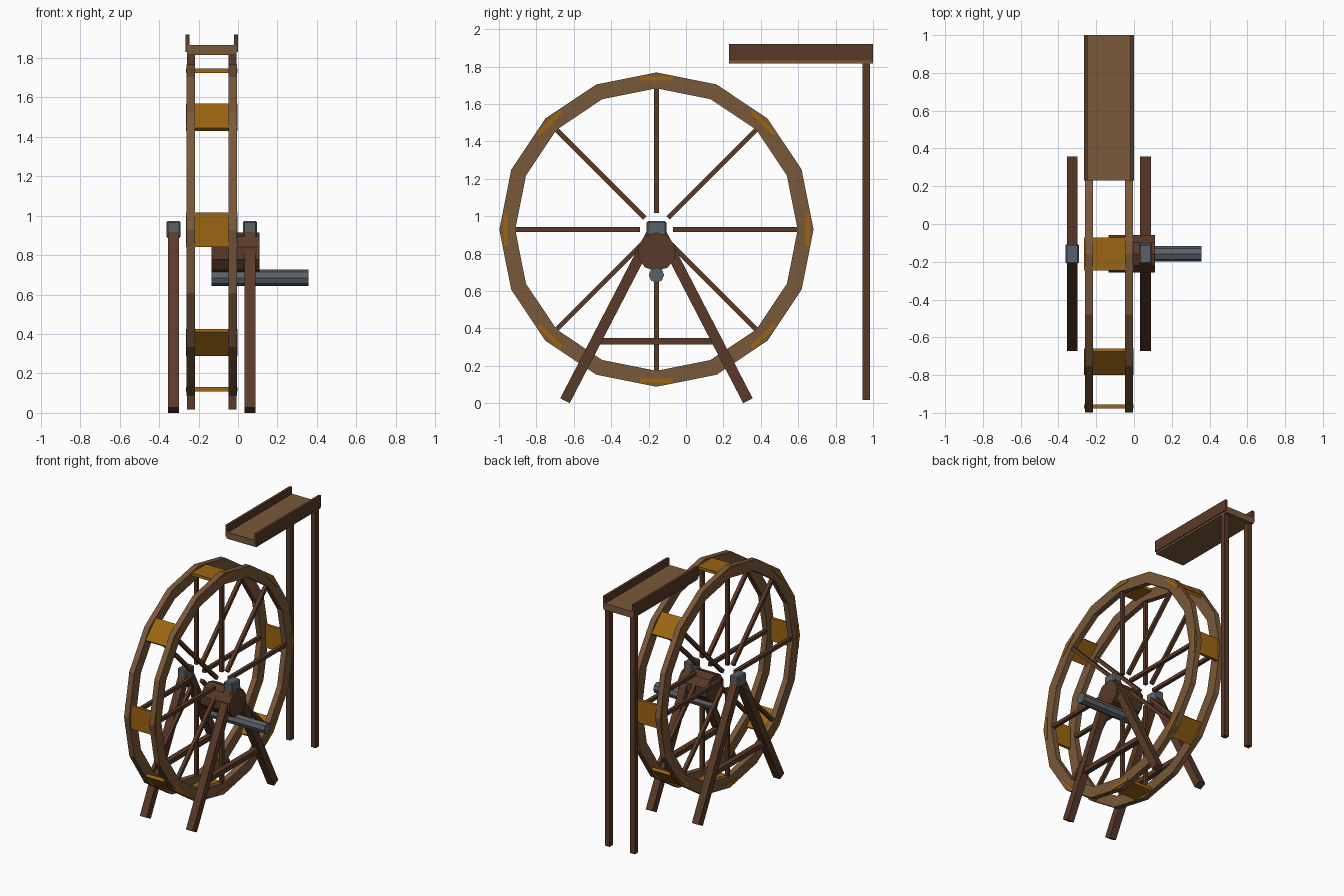
import bpy, bmesh, math
from mathutils import Matrix, Vector

if "Cube" in bpy.data.objects:
    bpy.data.objects.remove(bpy.data.objects["Cube"])


def material(name, color):
    m = bpy.data.materials.new(name)
    m.diffuse_color = (*color, 1)
    m.use_nodes = True
    m.node_tree.nodes["Principled BSDF"].inputs["Base Color"].default_value = m.diffuse_color
    return m


WOOD = material("light wood", (0.195, 0.098, 0.043))
DARK = material("dark wood", (0.100, 0.042, 0.021))
PADDLE = material("golden wood", (0.33, 0.13, 0.006))
IRON = material("grey iron", (0.105, 0.120, 0.142))

CX, CY, CZ = -0.133, -0.158, 0.928   # wheel centre


def finish(name, bm, mat):
    bmesh.ops.recalc_face_normals(bm, faces=bm.faces)
    me = bpy.data.meshes.new(name)
    bm.to_mesh(me)
    bm.free()
    me.materials.append(mat)
    ob = bpy.data.objects.new(name, me)
    bpy.context.collection.objects.link(ob)
    return ob


def box(name, center, size, mat, tilt=0, bevel=0):
    """Box turned by tilt about the x axis."""
    bm = bmesh.new()
    bmesh.ops.create_cube(bm, size=1, matrix=Matrix.Diagonal((*size, 1)))
    if bevel:
        bmesh.ops.bevel(bm, geom=bm.edges[:], offset=bevel, segments=1, affect='EDGES')
    bm.transform(Matrix.Translation(center) @ Matrix.Rotation(tilt, 4, 'X'))
    return finish(name, bm, mat)


def beam(name, x, a, b, width, depth, mat):
    """Beam between two (y, z) points in a plane of constant x."""
    d = Vector(b) - Vector(a)
    mid = (Vector(a) + Vector(b)) / 2
    return box(name, (x, mid.x, mid.y), (depth, width, d.length), mat, math.atan2(-d.x, d.y))


def rod(name, x0, x1, z, r, sides, mat):
    """Prism along x with a vertex at the top."""
    bm = bmesh.new()
    bmesh.ops.create_cone(bm, cap_ends=True, segments=sides, radius1=r, radius2=r, depth=x1 - x0)
    # bring the first vertex of the circle to the top
    v = max(bm.verts, key=lambda q: q.co.x + q.co.z * 0.01)
    turn = Matrix.Rotation(-math.atan2(v.co.y, v.co.x), 4, 'Z')
    bm.transform(Matrix.Translation(((x0 + x1) / 2, CY, z)) @ Matrix.Rotation(math.pi / 2, 4, 'Y') @ turn)
    return finish(name, bm, mat)


def ring(name, x, r0, r1, depth, n, mat):
    bm = bmesh.new()
    loops = []
    for i in range(n):
        a = 2 * math.pi * i / n
        loops.append([bm.verts.new((x + dx, CY + r * math.sin(a), CZ + r * math.cos(a)))
                      for r, dx in ((r0, -depth / 2), (r1, -depth / 2), (r1, depth / 2), (r0, depth / 2))])
    for i in range(n):
        p, q = loops[i], loops[(i + 1) % n]
        for k in range(4):
            bm.faces.new((p[k], p[(k + 1) % 4], q[(k + 1) % 4], q[k]))
    return finish(name, bm, mat)


# Wheel rims with their spokes
for side, x in (("left", CX - 0.106), ("right", CX + 0.106)):
    ring(f"{side}_rim", x, 0.755, 0.84, 0.042, 16, WOOD)
    for i in range(8):
        a = i * math.pi / 4
        s, c = math.sin(a), math.cos(a)
        beam(f"{side}_spoke_{i}", x, (CY + 0.088 * s, CZ + 0.088 * c),
             (CY + 0.76 * s, CZ + 0.76 * c), 0.026, 0.026, DARK)

# Paddles across the two rims
for i in range(8):
    a = i * math.pi / 4
    box(f"paddle_{i}", (CX, CY + 0.808 * math.sin(a), CZ + 0.808 * math.cos(a)),
        (0.263, 0.174, 0.022), PADDLE, -a)

# Hub and axle
rod("hub", -0.134, 0.11, 0.81, 0.104, 10, DARK)
rod("axle", -0.134, 0.358, 0.685, 0.041, 8, IRON)

# A-frame stands with crossbar and bearing block
for side, x in (("left", CX - 0.194), ("right", CX + 0.194)):
    for end, s in (("front", -1), ("back", 1)):
        beam(f"{side}_{end}_leg", x, (CY + s * 0.489, 0.013), (CY + s * 0.004, 0.95), 0.057, 0.057, DARK)
    box(f"{side}_crossbar", (x, CY, 0.331), (0.04, 0.645, 0.036), DARK)
    box(f"{side}_bearing_block", (x, CY, 0.93), (0.071, 0.106, 0.088), IRON, bevel=0.008)

# Water trough on two posts
box("trough_floor", (CX, 0.615, 1.841), (0.25, 0.77, 0.05), WOOD)
for side, s in (("left", -1), ("right", 1)):
    box(f"trough_{side}_rail", (CX + s * 0.122, 0.615, 1.875), (0.02, 0.77, 0.088), DARK)
    box(f"{side}_post", (CX + s * 0.106, 0.964, 0.916), (0.04, 0.04, 1.80), DARK)

# Rest the model exactly on the ground plane
bpy.context.view_layer.update()
low = min((o.matrix_world @ v.co).z for o in bpy.data.objects for v in o.data.vertices)
for o in bpy.data.objects:
    o.location.z -= low
